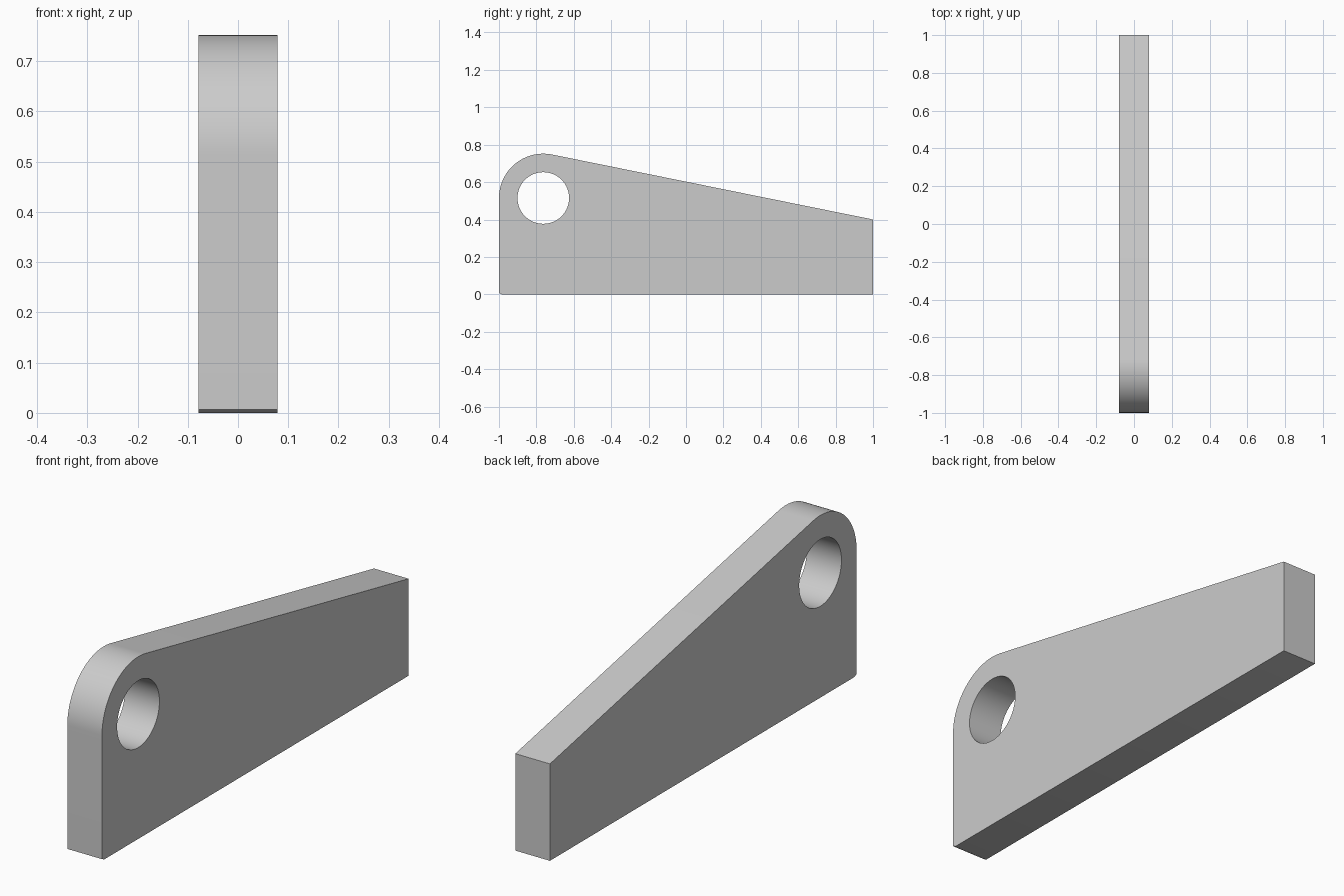
import bpy, bmesh
from math import sin, cos, pi, radians
from mathutils import Vector

if "Cube" in bpy.data.objects:
    bpy.data.objects.remove(bpy.data.objects["Cube"], do_unlink=True)

HALF = 0.079                  # half the plate thickness
CENTRE = Vector((-0.763, 0.515))
OUTER, HOLE = 0.237, 0.138    # rounded end and hole radii


def arc(radius, start, end, count):
    """Points (y, z) around the eye centre; angles in radians."""
    steps = [start + (end - start) * i / count for i in range(count + 1)]
    return [CENTRE + radius * Vector((cos(a), sin(a))) for a in steps]


def add_loop(bm, points):
    verts = [bm.verts.new((-HALF, y, z)) for y, z in points]
    return [bm.edges.new((v, verts[i - 1])) for i, v in enumerate(verts)]


# Side outline: tapered bar, rounded eye end, tiny chamfer at the front foot
outline = [(-0.985, 0), (1, 0), (1, 0.4)]
outline += arc(OUTER, radians(78.6), pi, 32)
outline += [(-1, 0.007)]
hole = arc(HOLE, 0, 2 * pi, 64)[:-1]

# Fill the outline around the hole and extrude it to full thickness
bm = bmesh.new()
edges = add_loop(bm, outline) + add_loop(bm, hole)
bmesh.ops.triangle_fill(bm, edges=edges, use_beauty=True)
result = bmesh.ops.extrude_face_region(bm, geom=bm.faces[:], use_keep_orig=True)
moved = [g for g in result["geom"] if isinstance(g, bmesh.types.BMVert)]
bmesh.ops.translate(bm, verts=moved, vec=(2 * HALF, 0, 0))
bmesh.ops.recalc_face_normals(bm, faces=bm.faces[:])

mesh = bpy.data.meshes.new("tapered_plate")
bm.to_mesh(mesh)
bm.free()
plate = bpy.data.objects.new("tapered_plate", mesh)
bpy.context.collection.objects.link(plate)

# Plain grey finish
grey = bpy.data.materials.new("plain grey")
grey.use_nodes = True
colour = (0.6, 0.6, 0.6, 1)
grey.diffuse_color = colour
grey.node_tree.nodes["Principled BSDF"].inputs["Base Color"].default_value = colour
mesh.materials.append(grey)

# Smooth the curved walls, keep the edges sharp
bpy.ops.object.select_all(action="DESELECT")
plate.select_set(True)
bpy.context.view_layer.objects.active = plate
bpy.ops.object.shade_smooth_by_angle(angle=radians(30))
